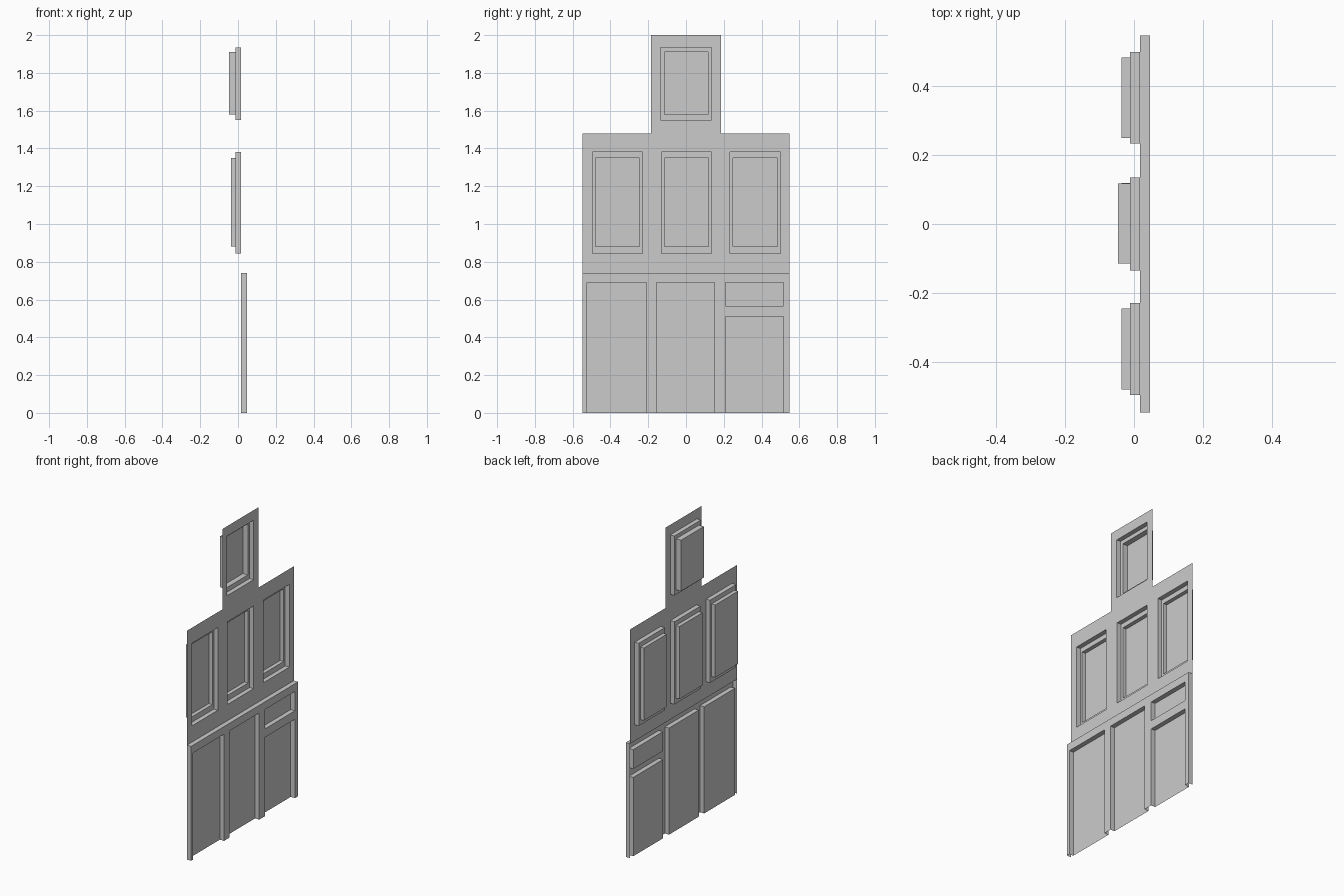
import bpy, bmesh

if "Cube" in bpy.data.objects:
    bpy.data.objects.remove(bpy.data.objects["Cube"])

# Depth planes of the facade sheet (outward side is +x)
BASE, WALL, FRAME, PANE, TOP_PANE = 0.047, 0.017, -0.012, -0.037, -0.047


def make_object(name, faces):
    bm = bmesh.new()
    for f in faces:
        bm.faces.new([bm.verts.new(p) for p in f])
    bmesh.ops.remove_doubles(bm, verts=bm.verts, dist=1e-5)
    mesh = bpy.data.meshes.new(name)
    bm.to_mesh(mesh)
    bm.free()
    obj = bpy.data.objects.new(name, mesh)
    bpy.context.collection.objects.link(obj)
    return obj


def corners(rect, x):
    y0, y1, z0, z1 = rect
    return [(x, y0, z0), (x, y1, z0), (x, y1, z1), (x, y0, z1)]


def inside(y, z, rect):
    return rect[0] < y < rect[1] and rect[2] < z < rect[3]


def sheet(rect, x, holes=()):
    """Flat rectangle facing +x with rectangular holes."""
    rects = [rect, *holes]
    ys = sorted({v for r in rects for v in r[:2]})
    zs = sorted({v for r in rects for v in r[2:]})
    return [corners((a, b, c, d), x)
            for a, b in zip(ys, ys[1:]) for c, d in zip(zs, zs[1:])
            if not any(inside((a + b) / 2, (c + d) / 2, h) for h in holes)]


def reveal(rect, front, back, sides=(0, 1, 2, 3), outward=False):
    """Depth faces round a rectangle: 0 bottom, 1 right, 2 top, 3 left."""
    f, b = corners(rect, front), corners(rect, back)
    faces = [[f[i], f[(i + 1) % 4], b[(i + 1) % 4], b[i]] for i in sides]
    return [q[::-1] for q in faces] if outward else faces


# Openings as (y0, y1, z0, z1)
doors = [(-0.525, -0.21, 0, 0.69), (-0.155, 0.15, 0, 0.69), (0.21, 0.515, 0, 0.51)]
shop_window = (0.21, 0.515, 0.565, 0.69)
windows = [((yc - 0.133, yc + 0.133, 0.845, 1.38),
            (yc - 0.117, yc + 0.117, 0.88, 1.35)) for yc in (-0.363, 0.002, 0.367)]
top_window = ((-0.135, 0.135, 1.55, 1.935), (-0.115, 0.117, 1.58, 1.91))

# Ground storey with ledge and side returns
base = (-0.547, 0.547, 0, 0.74)
make_object("ground_storey_wall", sheet(base, BASE, doors + [shop_window])
            + reveal(base, BASE, WALL, (1, 2, 3), outward=True))

# Upper storey and gable tower
make_object("upper_storey_wall",
            sheet((-0.547, 0.547, 0.74, 1.48), WALL, [w[0] for w in windows]))
make_object("gable_wall", sheet((-0.185, 0.185, 1.48, 2.0), WALL, [top_window[0]]))

# Recessed doors, open at the ground, and the low shop window
for i, d in enumerate(doors):
    make_object(f"door_{i + 1}", sheet(d, WALL) + reveal(d, BASE, WALL, (1, 2, 3)))
make_object("shop_window", sheet(shop_window, WALL) + reveal(shop_window, BASE, WALL))

# Two-step recessed windows
for i, (outer, inner) in enumerate(windows + [top_window]):
    depth = TOP_PANE if i == 3 else PANE
    name = "gable_window" if i == 3 else f"window_{i + 1}"
    make_object(name, reveal(outer, WALL, FRAME) + sheet(outer, FRAME, [inner])
                + reveal(inner, FRAME, depth) + sheet(inner, depth))
